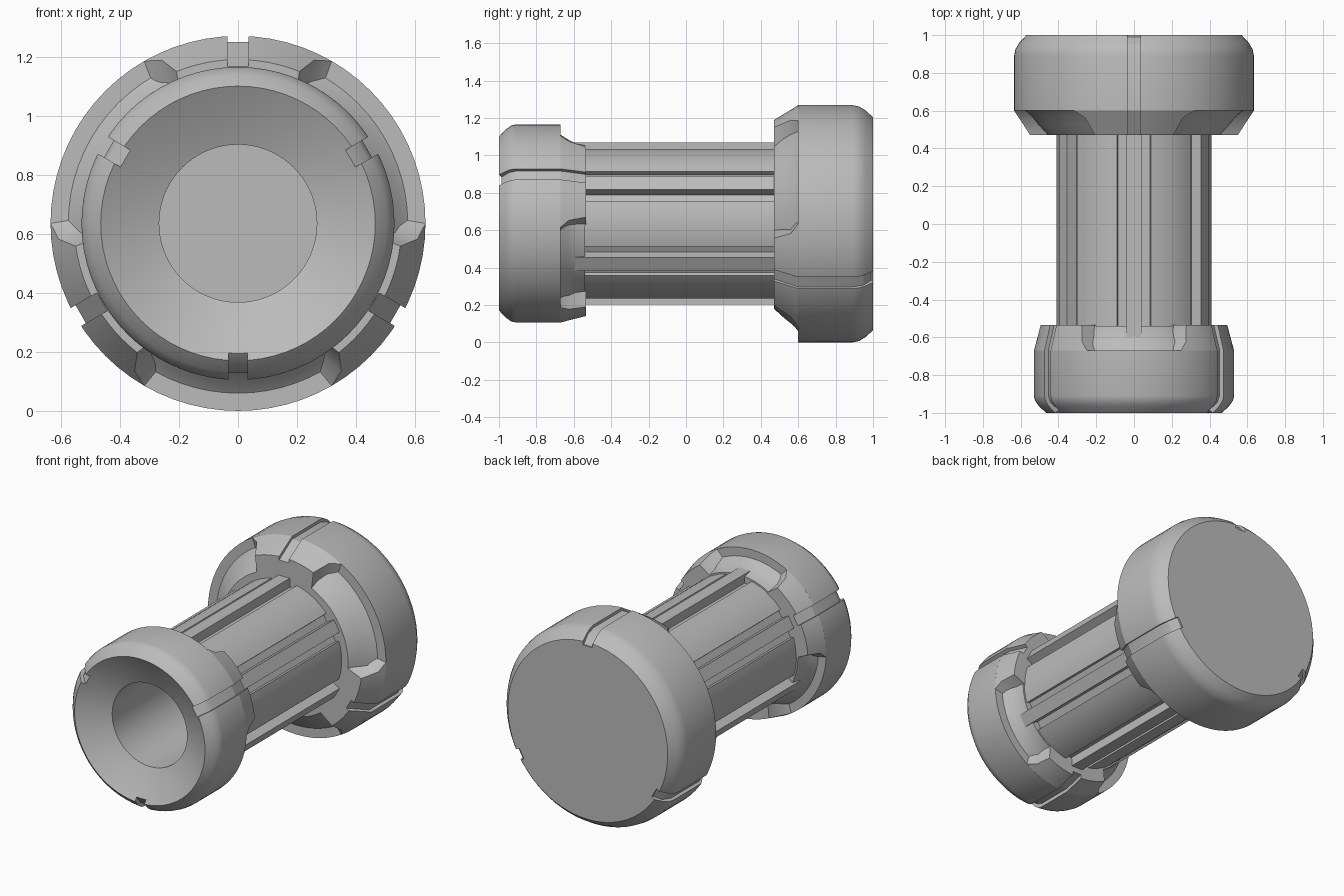
import bpy, bmesh, math
from mathutils import Vector

AXIS_Z = 0.635
STEPS = 72

cube = bpy.data.objects.get("Cube")
if cube:
    bpy.data.objects.remove(cube, do_unlink=True)

grey = bpy.data.materials.new("matte grey")
grey.use_nodes = True
COLOUR = (0.5, 0.5, 0.5, 1)
grey.diffuse_color = COLOUR
grey.node_tree.nodes["Principled BSDF"].inputs["Base Color"].default_value = COLOUR


def polar(r, deg, y):
    a = math.radians(deg)
    return Vector((r * math.cos(a), y, AXIS_Z + r * math.sin(a)))


def finish(bm, name):
    bmesh.ops.remove_doubles(bm, verts=bm.verts, dist=1e-5)
    bmesh.ops.recalc_face_normals(bm, faces=bm.faces)
    mesh = bpy.data.meshes.new(name)
    bm.to_mesh(mesh)
    bm.free()
    mesh.materials.append(grey)
    obj = bpy.data.objects.new(name, mesh)
    bpy.context.collection.objects.link(obj)
    return obj


def loft(name, rings, capped):
    """Skin closed rings of points, optionally closing both ends."""
    bm = bmesh.new()
    rows = [[bm.verts.new(p) for p in ring] for ring in rings]
    n = len(rows[0])
    for a, b in zip(rows, rows[1:]):
        for i in range(n):
            j = (i + 1) % n
            bm.faces.new((a[i], a[j], b[j], b[i]))
    if capped:
        bm.faces.new(rows[0])
        bm.faces.new(rows[-1])
    return finish(bm, name)


def lathe(name, profile):
    """Revolve (radius, y) points; both end points become flat discs."""
    rings = [[polar(r, 360 * i / STEPS, y) for i in range(STEPS)] for r, y in profile]
    return loft(name, rings, True)


def tab(name, centre, rows, inner, flare):
    """Arc-shaped claw; each row is (outer radius, y, half angle)."""
    rings = []
    for r, y, half in rows:
        ts = [-1 + k / 6 for k in range(13)]
        outer = [polar(r, centre + half * t, y) for t in ts]
        inside = [polar(inner, centre - (half + flare) * t, y) for t in ts]
        rings.append(outer + inside)
    return loft(name, rings, True)


def groove_cutter(centre, outline, half_width):
    side = Vector((-math.sin(math.radians(centre)), 0, math.cos(math.radians(centre))))
    rings = [[polar(r, centre, y) + side * s for r, y in outline]
             for s in (-half_width, half_width)]
    cutter = loft("groove_cutter", rings, True)
    cutter.hide_render = True
    return cutter


def activate(obj):
    bpy.ops.object.select_all(action='DESELECT')
    obj.select_set(True)
    bpy.context.view_layer.objects.active = obj


def cut(obj, cutter):
    mod = obj.modifiers.new("groove", 'BOOLEAN')
    mod.operation = 'DIFFERENCE'
    mod.solver = 'EXACT'
    mod.object = cutter
    activate(obj)
    bpy.ops.object.modifier_apply(modifier=mod.name)


def smooth(obj):
    activate(obj)
    bpy.ops.object.shade_smooth_by_angle(angle=math.radians(32))


def end_cap(name, profile, centres, rows, inner, flare, outline, half_width):
    """Turned body with three claws, each split by a groove."""
    body = lathe(name, profile)
    parts = [body]
    for k, centre in enumerate(centres):
        claw = tab(f"{name}_claw_{k + 1}", centre, rows, inner, flare)
        cutter = groove_cutter(centre, outline, half_width)
        cut(body, cutter)
        cut(claw, cutter)
        bpy.data.objects.remove(cutter, do_unlink=True)
        parts.append(claw)
    for part in parts:
        smooth(part)


# Front cap with dished mouth and deep bore
end_cap(
    "front_cap",
    [(0.267, 0.4), (0.267, -0.9), (0.36, -0.94), (0.465, -1), (0.503, -0.965),
     (0.524, -0.935), (0.53, -0.91), (0.53, -0.67), (0.475, -0.67),
     (0.45, -0.63), (0.43, -0.59), (0.42, -0.54), (0.3, -0.54), (0.3, 0.42)],
    (30, 150, 270),
    [(0.53, -0.67, 32), (0.518, -0.625, 28), (0.495, -0.535, 26)],
    0.39, 6,
    [(0.435, -1.05), (0.435, -0.99), (0.49, -0.945), (0.505, -0.905), (0.505, -0.67),
     (0.465, -0.52), (0.6, -0.52), (0.6, -1.05)],
    0.033)

# Larger rear cap
end_cap(
    "rear_cap",
    [(0.57, 1), (0.607, 0.96), (0.628, 0.925), (0.635, 0.89), (0.635, 0.6),
     (0.575, 0.6), (0.545, 0.575), (0.505, 0.525), (0.455, 0.47)],
    (90, 210, 330),
    [(0.635, 0.6, 30), (0.61, 0.56, 25), (0.555, 0.47, 22)],
    0.42, 5,
    [(0.545, 1.05), (0.545, 0.99), (0.595, 0.95), (0.615, 0.89), (0.615, 0.6),
     (0.525, 0.46), (0.7, 0.46), (0.7, 1.05)],
    0.035)

# Shaft with six ribs, each sitting in a shallow channel
section = []
for k in range(6):
    centre = 30 + 60 * k
    for r, w in ((0.4, -0.09), (0.375, -0.085), (0.375, -0.04), (0.433, -0.04),
                 (0.433, 0.04), (0.375, 0.04), (0.375, 0.085), (0.4, 0.09)):
        section.append((math.hypot(r, w), centre + math.degrees(math.atan2(w, r))))
    section += [(0.41, centre + 13 + 34 * i / 8) for i in range(1, 8)]
shaft = loft("ribbed_shaft", [[polar(r, a, y) for r, a in section] for y in (-0.62, 0.5)], False)
smooth(shaft)
